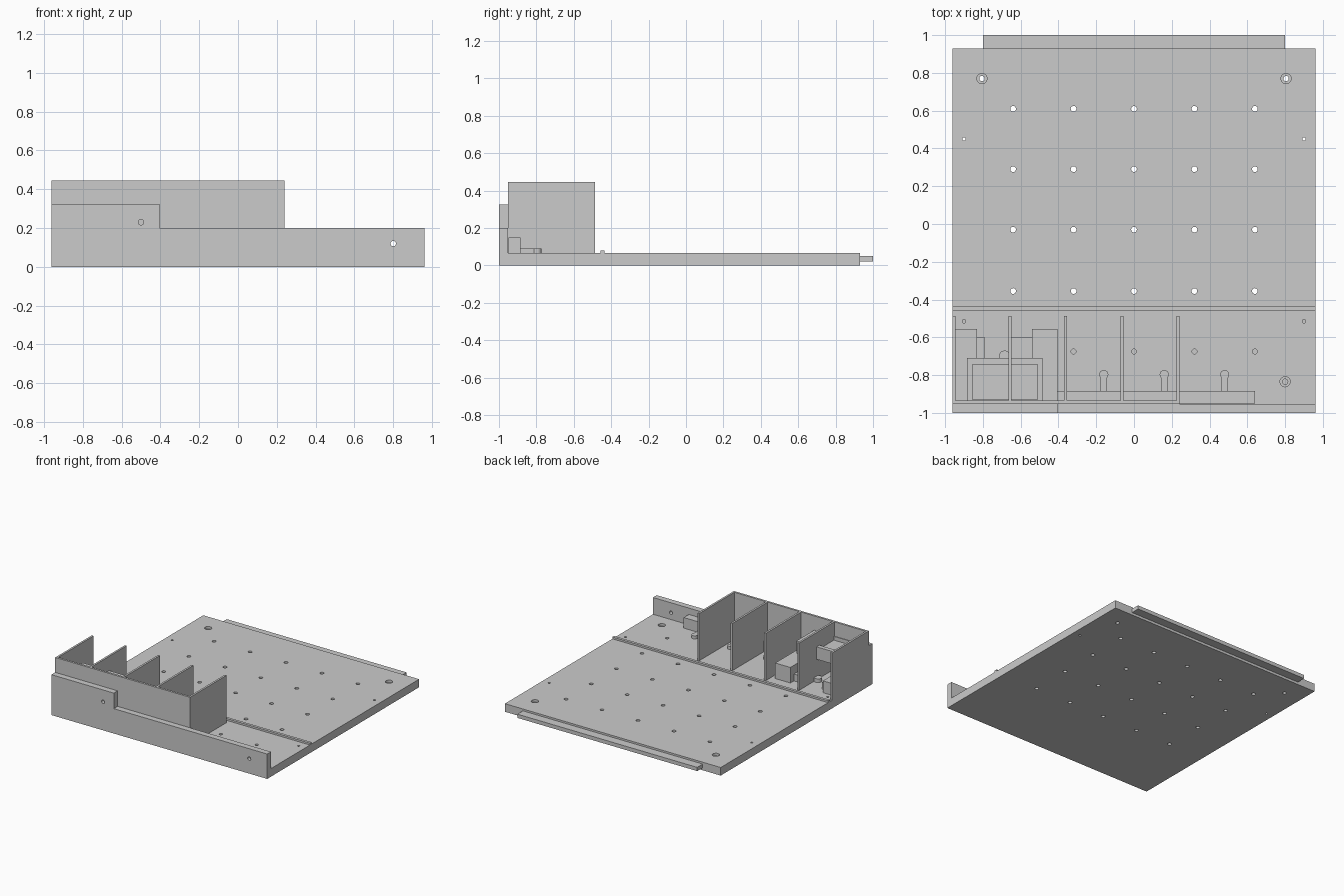
import bpy, bmesh
from mathutils import Matrix, Vector

if "Cube" in bpy.data.objects:
    bpy.data.objects.remove(bpy.data.objects["Cube"])

grey = bpy.data.materials.new("plain grey")
grey.diffuse_color = (0.6, 0.6, 0.6, 1)
grey.use_nodes = True
grey.node_tree.nodes["Principled BSDF"].inputs["Base Color"].default_value = grey.diffuse_color


def finish(name, bm):
    me = bpy.data.meshes.new(name)
    bm.to_mesh(me)
    bm.free()
    me.materials.append(grey)
    ob = bpy.data.objects.new(name, me)
    bpy.context.collection.objects.link(ob)
    return ob


def box(name, x0, x1, y0, y1, z0, z1):
    bm = bmesh.new()
    size = Matrix.Diagonal((x1 - x0, y1 - y0, z1 - z0, 1))
    mid = Matrix.Translation(((x0 + x1) / 2, (y0 + y1) / 2, (z0 + z1) / 2))
    bmesh.ops.create_cube(bm, size=1, matrix=mid @ size)
    return finish(name, bm)


def cylinders(name, items, axis="Z", sides=20):
    """Each item is centre x, y, z, radius and length."""
    bm = bmesh.new()
    turn = Matrix.Rotation(1.5707963, 4, "X") if axis == "Y" else Matrix()
    for x, y, z, r, length in items:
        bmesh.ops.create_cone(bm, cap_ends=True, segments=sides, radius1=r, radius2=r,
                              depth=length, matrix=Matrix.Translation((x, y, z)) @ turn)
    return finish(name, bm)


def cut(ob, cutter):
    mod = ob.modifiers.new("cut", "BOOLEAN")
    mod.operation, mod.solver, mod.object = "DIFFERENCE", "EXACT", cutter
    bpy.context.view_layer.objects.active = ob
    bpy.ops.object.modifier_apply(modifier=mod.name)
    bpy.data.objects.remove(cutter)


# Base plate with a grid of holes, counterbores and blind holes
TOP = 0.065
base = box("base_plate", -0.96, 0.96, -1.0, 0.93, 0, TOP)
xs = [-0.64, -0.32, 0, 0.32, 0.64]
holes = [(x, y, 0.03, 0.015, 0.2) for x in xs for y in (0.61, 0.29, -0.03, -0.355)]
holes += [(s * 0.9, 0.45, 0.03, 0.009, 0.2) for s in (-1, 1)]
holes += [(s * 0.805, 0.77, 0.03, 0.014, 0.2) for s in (-1, 1)]
holes += [(x, -0.675, 0.06, 0.013, 0.08) for x in xs[1:]]
holes += [(s * 0.9, -0.515, 0.06, 0.009, 0.08) for s in (-1, 1)]
holes += [(0.8, -0.835, 0.06, 0.014, 0.08)]
cut(base, cylinders("hole_cutter", holes))
bores = [(x, y, 0.07, 0.027, 0.05) for x, y in ((-0.805, 0.77), (0.805, 0.77), (0.8, -0.835))]
cut(base, cylinders("counterbore_cutter", bores))

# Back tongue and cross ridge
box("back_tongue", -0.8, 0.8, 0.93, 1.0, 0.02, 0.05)
box("cross_ridge", -0.96, 0.96, -0.457, -0.435, TOP, 0.08)

# Stepped front wall with two screw holes
bm = bmesh.new()
outline = [(-0.96, TOP), (0.96, TOP), (0.96, 0.2), (-0.405, 0.2), (-0.405, 0.325), (-0.96, 0.325)]
face = bm.faces.new([bm.verts.new((x, -1.0, z)) for x, z in outline])
out = bmesh.ops.extrude_face_region(bm, geom=[face])
bmesh.ops.translate(bm, vec=Vector((0, 0.048, 0)),
                    verts=[g for g in out["geom"] if isinstance(g, bmesh.types.BMVert)])
bmesh.ops.recalc_face_normals(bm, faces=bm.faces)
wall = finish("front_wall", bm)
cut(wall, cylinders("wall_hole_cutter", [(-0.5, -0.98, 0.23, 0.014, 0.2),
                                         (0.8, -0.98, 0.12, 0.014, 0.2)], "Y"))

# Compartment rack: front panel and five dividers
box("rack_panel", -0.96, 0.24, -0.952, -0.935, TOP, 0.445)
for i, x in enumerate((-0.96, -0.665, -0.37, -0.072, 0.224)):
    box(f"divider_{i + 1}", x, x + 0.016, -0.94, -0.487, TOP, 0.445)

# Terminal strip behind the wall, with round-ended tabs
box("terminal_strip", -0.405, 0.64, -0.95, -0.885, TOP, 0.15)
for i, x in enumerate((-0.16, 0.16, 0.48)):
    box(f"tab_{i + 1}", x - 0.018, x + 0.018, -0.885, -0.81, TOP, 0.09)
    cylinders(f"tab_end_{i + 1}", [(x, -0.797, 0.077, 0.024, 0.026)])

# Support blocks and upper holder in the left compartments
box("left_support", -0.945, -0.83, -0.935, -0.555, TOP, 0.16)
box("right_support", -0.54, -0.405, -0.935, -0.555, TOP, 0.19)
box("left_inner_step", -0.83, -0.79, -0.935, -0.6, TOP, 0.12)
box("right_inner_step", -0.65, -0.54, -0.935, -0.6, TOP, 0.12)
cylinders("round_peg", [(-0.685, -0.7, 0.08, 0.03, 0.03)])
holder = box("holder", -0.885, -0.485, -0.935, -0.71, 0.23, 0.33)
cut(holder, box("holder_cutter", -0.855, -0.51, -0.93, -0.745, 0.30, 0.36))

for ob in bpy.data.objects:
    ob.select_set(True)
bpy.context.view_layer.objects.active = base
bpy.ops.object.shade_smooth_by_angle(angle=0.52)
